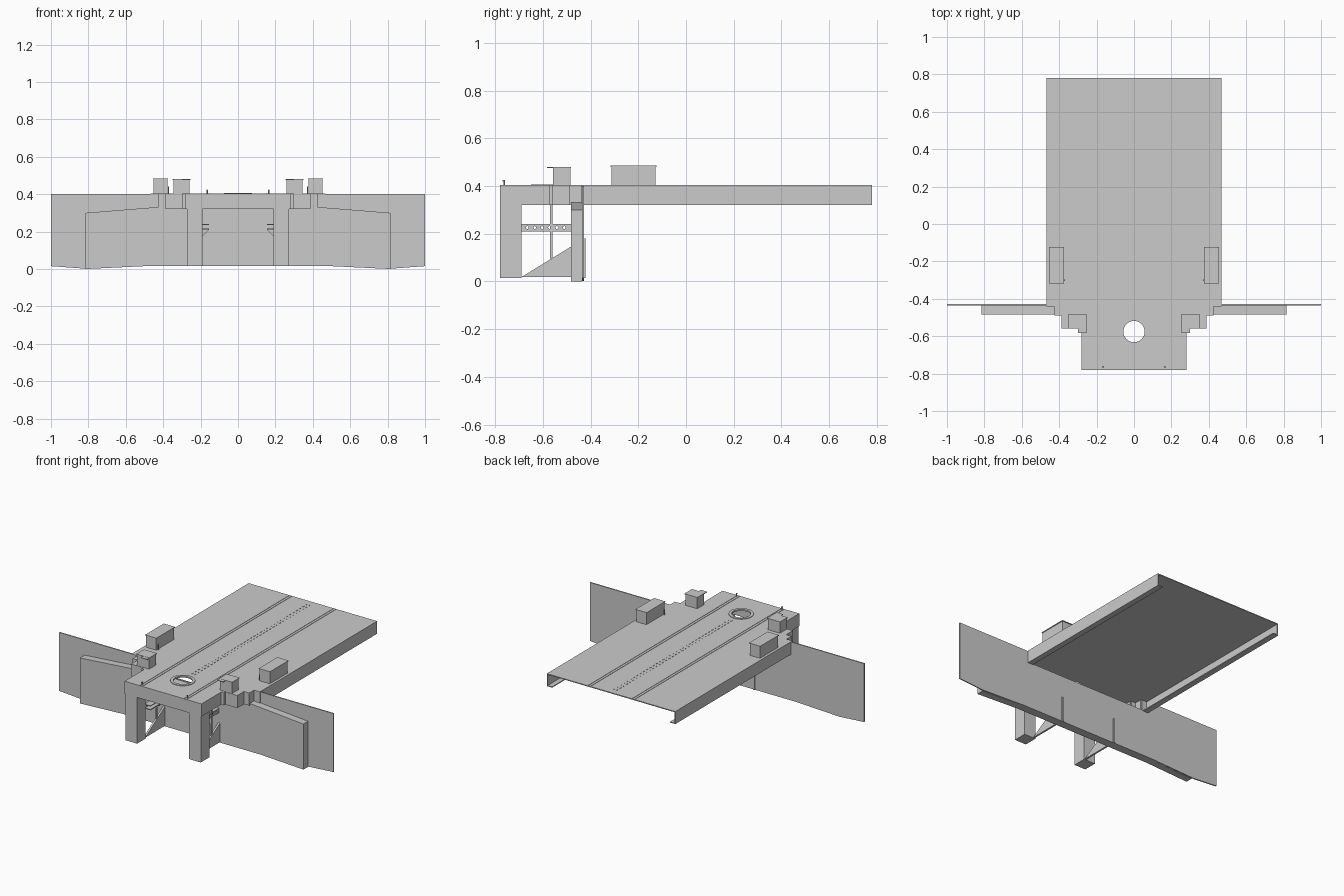
import bpy, bmesh, math
from mathutils import Matrix

if "Cube" in bpy.data.objects:
    bpy.data.objects.remove(bpy.data.objects["Cube"])


def mesh_object(name, bm):
    bmesh.ops.recalc_face_normals(bm, faces=bm.faces)
    me = bpy.data.meshes.new(name)
    bm.to_mesh(me)
    bm.free()
    ob = bpy.data.objects.new(name, me)
    bpy.context.collection.objects.link(ob)
    return ob


def add_box(bm, x, y, z):
    v = [bm.verts.new((a, b, c)) for a in x for b in y for c in z]
    for f in ((0, 1, 3, 2), (4, 6, 7, 5), (0, 4, 5, 1), (2, 3, 7, 6), (0, 2, 6, 4), (1, 5, 7, 3)):
        bm.faces.new([v[i] for i in f])


def box(name, x, y, z):
    bm = bmesh.new()
    add_box(bm, x, y, z)
    return mesh_object(name, bm)


def prism(name, pts, axis, lo, hi):
    """Extrude a 2D outline along axis 0, 1 or 2."""
    def at(p, h):
        c = list(p)
        c.insert(axis, h)
        return c
    bm = bmesh.new()
    a = [bm.verts.new(at(p, lo)) for p in pts]
    b = [bm.verts.new(at(p, hi)) for p in pts]
    bm.faces.new(a)
    bm.faces.new(b[::-1])
    n = len(pts)
    for i in range(n):
        j = (i + 1) % n
        bm.faces.new((a[i], b[i], b[j], a[j]))
    return mesh_object(name, bm)


def cylinder(name, r, h, loc, n=32):
    bpy.ops.mesh.primitive_cylinder_add(vertices=n, radius=r, depth=h, location=loc)
    ob = bpy.context.object
    ob.name = name
    return ob


def cut(ob, cutter):
    m = ob.modifiers.new("cut", "BOOLEAN")
    m.operation = "DIFFERENCE"
    m.solver = "EXACT"
    m.object = cutter
    cutter.hide_render = True
    cutter.display_type = "WIRE"


def span(s, a, b):
    return tuple(sorted((s * a, s * b)))


# Deck plate with stepped front corners and a round hatch
half = [(0.468, 0.78), (0.468, -0.44), (0.425, -0.44), (0.425, -0.49), (0.387, -0.49),
        (0.387, -0.56), (0.3, -0.56), (0.3, -0.575), (0.28, -0.575), (0.28, -0.78)]
outline = half + [(-x, y) for x, y in reversed(half)]
deck = prism("deck_plate", outline, 2, 0.397, 0.403)
hole = cylinder("hatch_cutter", 0.057, 0.2, (0, -0.575, 0.4))
cut(deck, hole)
rim = cylinder("hatch_rim", 0.075, 0.006, (0, -0.575, 0.404))
cut(rim, hole)

# Edge skirt under the deck, open at the back
bm = bmesh.new()
for (x0, y0), (x1, y1) in zip(outline, outline[1:]):
    length = math.hypot(x1 - x0, y1 - y0)
    nx, ny = (y1 - y0) / length * 0.006, -(x1 - x0) / length * 0.006
    xs, ys = sorted((x0, x1, x0 + nx, x1 + nx)), sorted((y0, y1, y0 + ny, y1 + ny))
    add_box(bm, (xs[0], xs[-1]), (ys[0], ys[-1]), (0.32, 0.397))
mesh_object("deck_skirt", bm)

# Cross wall: thin wide plate and thicker core
top = [(1, 0.40), (0.468, 0.40), (0.468, 0.325)]
bottom = [(0.5, 0.015), (0.82, 0.002), (1, 0.015)]
loop = [(-x, z) for x, z in top] + top[::-1] + bottom[::-1] + [(-x, z) for x, z in bottom]
prism("cross_wall_plate", loop, 1, -0.435, -0.427)
core = [(0.42, 0.32), (0.42, 0.332), (0.815, 0.30), (0.815, 0.0), (0.5, 0.015)]
prism("cross_wall_core", core + [(-x, z) for x, z in reversed(core)], 1, -0.483, -0.435)

# Front portal beam
box("portal_beam", (-0.19, 0.19), (-0.779, -0.69), (0.32, 0.397))

for s, side in ((1, "right"), (-1, "left")):
    # Skirt flanges
    box(side + "_skirt_flange", span(s, 0.43, 0.462), (-0.427, 0.78), (0.32, 0.326))

    # Front leg with gusset and hanger rod
    box(side + "_front_leg", span(s, 0.19, 0.274), (-0.779, -0.69), (0.015, 0.397))
    prism(side + "_leg_gusset", [(-0.69, 0.018), (-0.483, 0.018), (-0.483, 0.145)],
          0, s * 0.195, s * 0.207)
    box(side + "_hanger_rod", span(s, 0.195, 0.205), (-0.57, -0.56), (0.095, 0.397))
    box(side + "_wall_strip", span(s, 0.193, 0.205), (-0.427, -0.421), (0.015, 0.18))

    # Perforated side rail on a triangular bracket
    rail = prism(side + "_side_rail",
                 [(s * x, z) for x, z in ((0.155, 0.21), (0.2, 0.21), (0.2, 0.24), (0.155, 0.24),
                                          (0.155, 0.235), (0.194, 0.235), (0.194, 0.216), (0.155, 0.216))],
                 1, -0.69, -0.483)
    bm = bmesh.new()
    for i in range(6):
        r = bmesh.ops.create_cone(bm, cap_ends=True, segments=10, radius1=0.006, radius2=0.006, depth=0.04)
        bmesh.ops.rotate(bm, verts=r["verts"], cent=(0, 0, 0),
                         matrix=Matrix.Rotation(math.pi / 2, 3, "Y"))
        bmesh.ops.translate(bm, verts=r["verts"], vec=(s * 0.2, -0.665 + i * 0.031, 0.2255))
    cut(rail, mesh_object(side + "_rail_cutter", bm))
    prism(side + "_rail_bracket", [(s * 0.195, 0.17), (s * 0.155, 0.21), (s * 0.195, 0.21)],
          1, -0.57, -0.56)

    # Deck lockers with overhanging lids
    box(side + "_front_locker", span(s, 0.258, 0.345), (-0.557, -0.485), (0.403, 0.475))
    box(side + "_front_locker_lid", span(s, 0.254, 0.349), (-0.56, -0.481), (0.475, 0.48))
    box(side + "_front_locker_visor", span(s, 0.254, 0.3), (-0.583, -0.56), (0.475, 0.479))
    box(side + "_rear_locker", span(s, 0.377, 0.451), (-0.313, -0.127), (0.403, 0.48))
    box(side + "_rear_locker_lid", span(s, 0.373, 0.455), (-0.317, -0.123), (0.48, 0.485))
    box(side + "_locker_handle", span(s, 0.368, 0.373), (-0.305, -0.297), (0.403, 0.44))

    # Deck track strips and front hooks
    for k in (0.152, 0.17):
        box(side + "_track_strip", span(s, k - 0.002, k + 0.002), (-0.775, 0.775), (0.402, 0.405))
    cylinder(side + "_hook_post", 0.004, 0.022, (s * 0.165, -0.762, 0.412), n=8)
    box(side + "_hook_tip", span(s, 0.162, 0.168), (-0.77, -0.758), (0.418, 0.424))

# Two rows of small tie-down pads along the centre
bm = bmesh.new()
for i in range(36):
    y = -0.46 + i * 0.034
    for x in (-0.01, 0.01):
        add_box(bm, (x - 0.002, x + 0.002), (y - 0.006, y + 0.006), (0.402, 0.405))
mesh_object("centre_tie_downs", bm)
